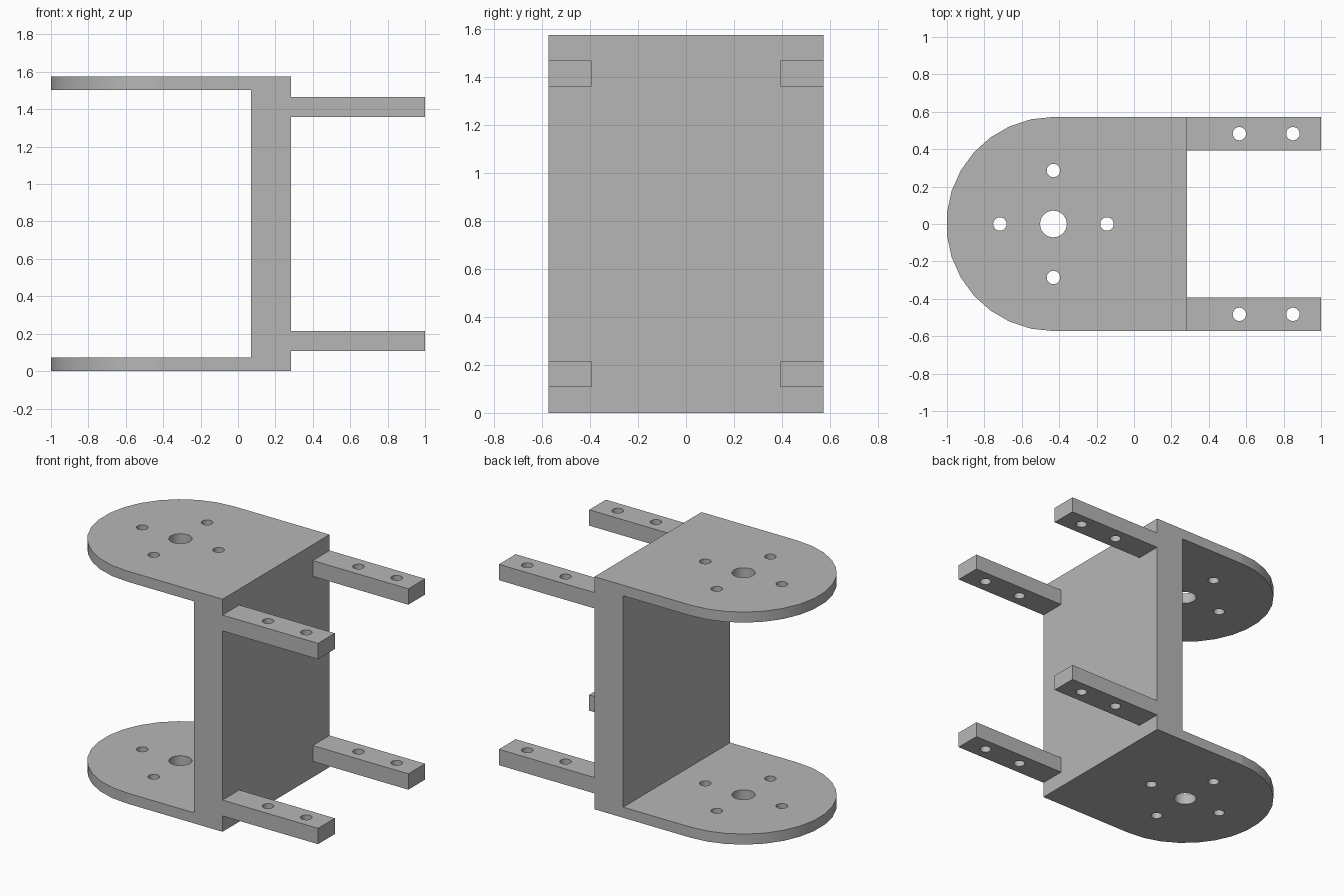
import bpy
import bmesh
from math import cos, sin, pi, radians
from mathutils import Matrix, Vector

cube = bpy.data.objects.get("Cube")
if cube:
    bpy.data.objects.remove(cube, do_unlink=True)

# Proportions, all from one module
U = 2 / (10 + 4 * cos(radians(6)))
R = 4 * U                  # half width and radius of the rounded end
H = 11 * U                 # height
FLANGE = U / 2             # flange thickness
CX = R * cos(radians(6)) - 1   # centre of the rounded end
BACK = CX + 5 * U          # mounting face of the web
WEB = BACK - 1.5 * U       # inner face of the web

grey = bpy.data.materials.new("plain grey")
grey.use_nodes = True
grey.diffuse_color = (0.47, 0.47, 0.47, 1)
grey.node_tree.nodes["Principled BSDF"].inputs["Base Color"].default_value = grey.diffuse_color


def to_object(name, bm):
    bmesh.ops.recalc_face_normals(bm, faces=bm.faces)
    mesh = bpy.data.meshes.new(name)
    bm.to_mesh(mesh)
    bm.free()
    mesh.materials.append(grey)
    obj = bpy.data.objects.new(name, mesh)
    bpy.context.collection.objects.link(obj)
    return obj


def prism(name, points, travel):
    """Extrude a closed outline along a vector."""
    bm = bmesh.new()
    face = bm.faces.new([bm.verts.new(p) for p in points])
    side = bmesh.ops.extrude_face_region(bm, geom=[face])
    verts = [g for g in side["geom"] if isinstance(g, bmesh.types.BMVert)]
    bmesh.ops.translate(bm, verts=verts, vec=travel)
    return to_object(name, bm)


def drills(holes):
    """Vertical cutters given as (x, y, radius)."""
    bm = bmesh.new()
    for x, y, r in holes:
        bmesh.ops.create_cone(bm, cap_ends=True, segments=24, radius1=r, radius2=r,
                              depth=4, matrix=Matrix.Translation((x, y, 0)))
    return to_object("drill_cutter", bm)


def cut(obj, cutter, operation):
    """Apply a boolean and discard the cutter."""
    cutter.hide_render = True
    mod = obj.modifiers.new("cut", "BOOLEAN")
    mod.operation, mod.object, mod.solver = operation, cutter, "EXACT"
    bpy.context.view_layer.update()
    graph = bpy.context.evaluated_depsgraph_get()
    mesh = bpy.data.meshes.new_from_object(obj.evaluated_get(graph))
    obj.modifiers.clear()
    obj.data = mesh
    bpy.data.objects.remove(cutter, do_unlink=True)


def smooth_rims(obj):
    """Smooth only the narrow upright facets of the round end and holes."""
    for p in obj.data.polygons:
        p.use_smooth = abs(p.normal.z) < 0.1 and p.area < 0.012


# Bracket body: C-shaped section trimmed to a round-ended outline
section = [(-1.5, 0), (BACK, 0), (BACK, H), (-1.5, H),
           (-1.5, H - FLANGE), (WEB, H - FLANGE), (WEB, FLANGE), (-1.5, FLANGE)]
body = prism("bracket_body", [(x, -1, z) for x, z in section], Vector((0, 2, 0)))
arc = [pi / 2 + pi * i / 15 for i in range(16)]
outline = [(CX + R * cos(a), R * sin(a), -1) for a in arc]
outline += [(1, -R, -1), (1, R, -1)]
cut(body, prism("outline_cutter", outline, Vector((0, 0, 4))), "INTERSECT")

# Centre bore and four screw holes through both flanges
holes = [(CX, 0, U / 2)]
for k in range(4):
    a = k * pi / 2
    holes.append((CX + 2 * U * cos(a), 2 * U * sin(a), U / 4))
cut(body, drills(holes), "DIFFERENCE")
smooth_rims(body)

# Four mounting arms, each with two screw holes
ARM_W, ARM_H = 1.25 * U, 0.75 * U
for side, sy in (("left", 1), ("right", -1)):
    # the model faces -y, so the arms split into back (+y) and front (-y)
    place = "back" if sy > 0 else "front"
    for level, z in (("lower", 0.75 * U), ("upper", 9.5 * U)):
        ys = (sy * (R - ARM_W), sy * R)
        rect = [(BACK, ys[0], z), (1, ys[0], z), (1, ys[1], z), (BACK, ys[1], z)]
        arm = prism(f"{level}_{place}_arm", rect, Vector((0, 0, ARM_H)))
        mid = sum(ys) / 2
        cut(arm, drills([(BACK + n * U, mid, U / 4) for n in (1.95, 3.95)]), "DIFFERENCE")
        smooth_rims(arm)
